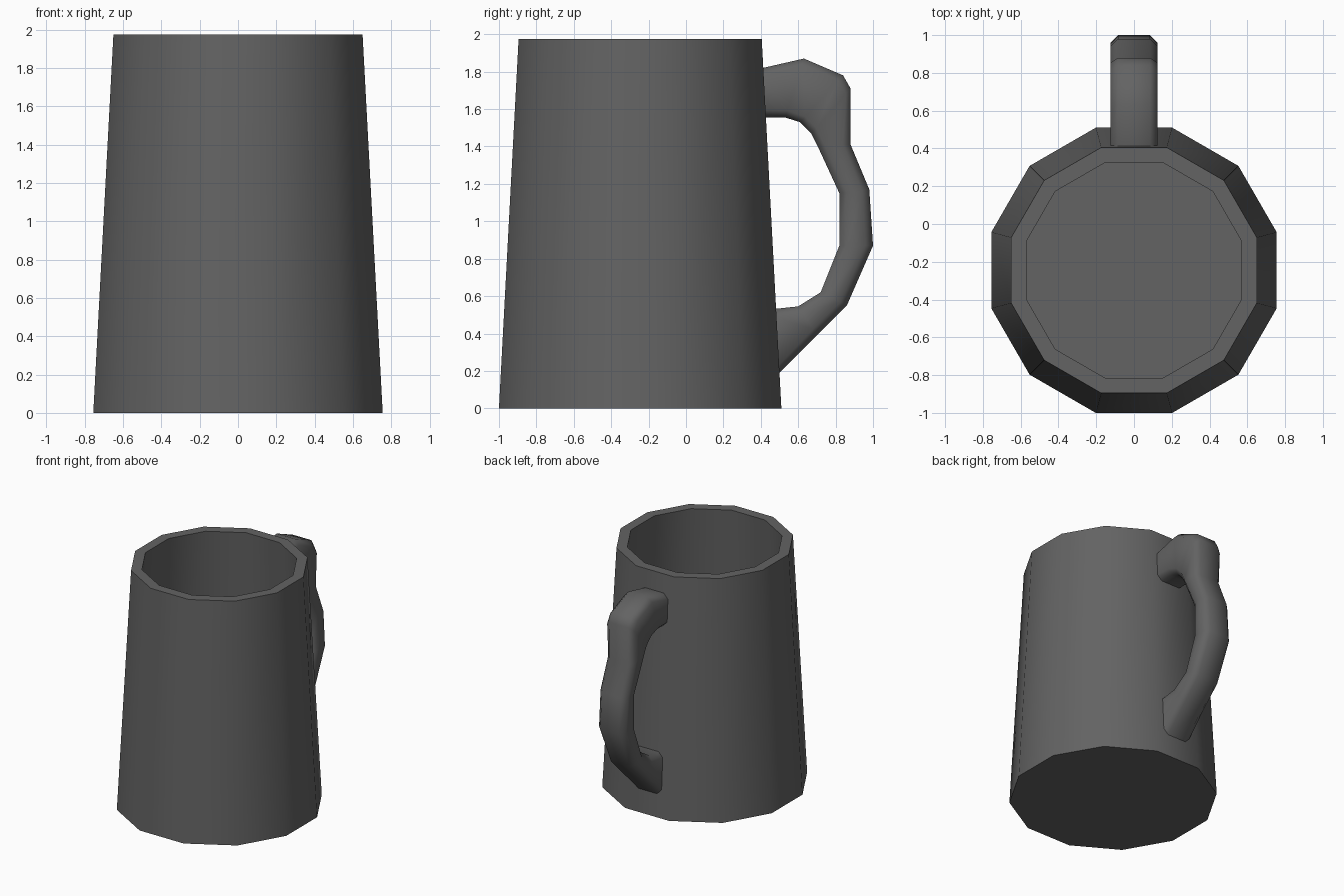
import bpy, bmesh, math
from mathutils import Vector

default = bpy.data.objects.get("Cube")
if default:
    bpy.data.objects.remove(default, do_unlink=True)

grey = bpy.data.materials.new("dark grey")
colour = (0.125, 0.125, 0.125, 1)
grey.diffuse_color = colour
grey.use_nodes = True
bsdf = grey.node_tree.nodes["Principled BSDF"]
bsdf.inputs["Base Color"].default_value = colour
bsdf.inputs["Roughness"].default_value = 0.8


def loft(name, rings, angle):
    """Skin a row of equal rings, cap both ends and shade smooth."""
    bm = bmesh.new()
    loops = [[bm.verts.new(p) for p in ring] for ring in rings]
    n = len(loops[0])
    for a, b in zip(loops, loops[1:]):
        for i in range(n):
            j = (i + 1) % n
            bm.faces.new((a[i], a[j], b[j], b[i]))
    bm.faces.new(loops[0])
    bm.faces.new(loops[-1])
    bmesh.ops.recalc_face_normals(bm, faces=bm.faces)
    mesh = bpy.data.meshes.new(name)
    bm.to_mesh(mesh)
    bm.free()
    mesh.materials.append(grey)
    obj = bpy.data.objects.new(name, mesh)
    bpy.context.collection.objects.link(obj)
    bpy.ops.object.select_all(action="DESELECT")
    obj.select_set(True)
    bpy.context.view_layer.objects.active = obj
    bpy.ops.object.shade_smooth_by_angle(angle=math.radians(angle))
    return obj


# Mug body: tapered twelve-sided wall, rim, inner wall and floor
SIDES, CENTRE_Y = 12, -0.245


def mug_ring(apothem, z):
    r = apothem / math.cos(math.pi / SIDES)
    turns = [(k + 0.5) * math.tau / SIDES for k in range(SIDES)]
    return [(r * math.cos(t), CENTRE_Y + r * math.sin(t), z) for t in turns]


loft("mug_body", [mug_ring(0.755, 0), mug_ring(0.65, 1.975),
                  mug_ring(0.57, 1.975), mug_ring(0.67, 0.08)], 40)

# Handle: chamfered sections, each from an outer to an inner (y, z) point
HALF, CHAMFER = 0.125, 0.04
sections = [
    ((0.39, 1.815), (0.40, 1.555)),
    ((0.63, 1.87), (0.53, 1.555)),
    ((0.84, 1.78), (0.61, 1.53)),
    ((0.88, 1.71), (0.67, 1.47)),
    ((0.88, 1.41), (0.70, 1.41)),
    ((0.98, 1.17), (0.82, 1.15)),
    ((1.00, 0.87), (0.82, 0.87)),
    ((0.86, 0.55), (0.72, 0.62)),
    ((0.70, 0.39), (0.60, 0.545)),
    ((0.49, 0.18), (0.46, 0.53)),
]


def handle_ring(outer, inner):
    o, i = Vector((0, *outer)), Vector((0, *inner))
    step = (i - o).normalized() * CHAMFER
    half = [(HALF - CHAMFER, o), (HALF, o + step),
            (HALF, i - step), (HALF - CHAMFER, i)]
    right = [(x, p.y, p.z) for x, p in half]
    return right + [(-x, y, z) for x, y, z in reversed(right)]


loft("handle", [handle_ring(o, i) for o, i in sections], 60)
